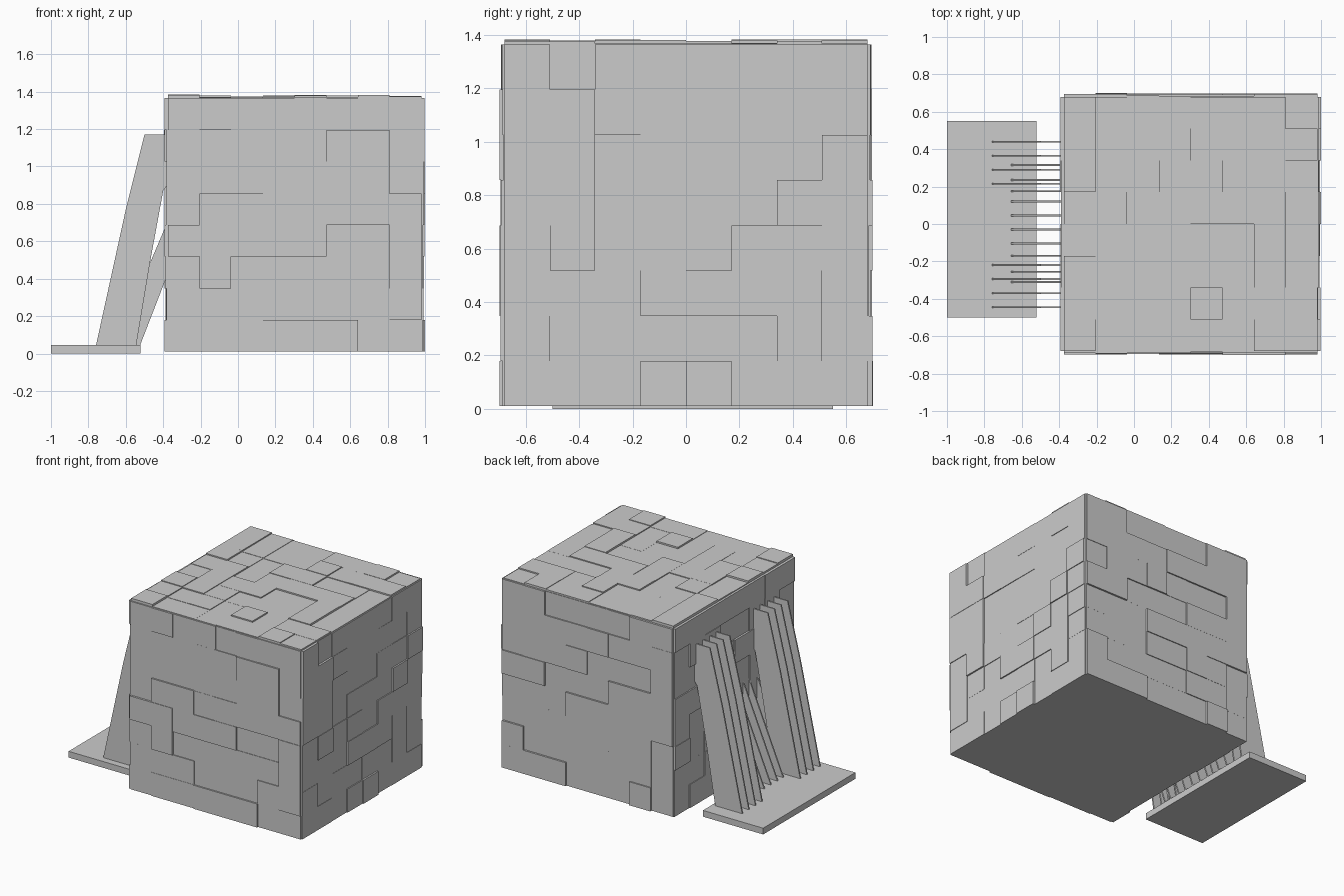
import bpy, bmesh, random
from mathutils import Vector

random.seed(7)
if "Cube" in bpy.data.objects:
    bpy.data.objects.remove(bpy.data.objects["Cube"])

grey = bpy.data.materials.new("plain_grey")
grey.use_nodes = True
COLOUR = (0.6, 0.6, 0.6, 1)
grey.diffuse_color = COLOUR
grey.node_tree.nodes["Principled BSDF"].inputs["Base Color"].default_value = COLOUR

N = 8                                   # cells along each side
LOW = Vector((-0.375, -0.68, 0.01))     # core corners
HIGH = Vector((0.98, 0.68, 1.365))


def finish(bm, name):
    mesh = bpy.data.meshes.new(name)
    bm.to_mesh(mesh)
    bm.free()
    mesh.materials.append(grey)
    obj = bpy.data.objects.new(name, mesh)
    bpy.context.collection.objects.link(obj)
    return obj


def box(name, low, high):
    low, high = Vector(low), Vector(high)
    bm = bmesh.new()
    bmesh.ops.create_cube(bm, size=1)
    for v in bm.verts:
        v.co = (low + high) / 2 + v.co * (high - low)
    return finish(bm, name)


def random_tiles():
    """Split the cell grid into small irregular groups."""
    free = {(i, j) for i in range(N) for j in range(N)}
    tiles = []
    while free:
        tile = [random.choice(sorted(free))]
        free.discard(tile[0])
        for _ in range(random.choice((0, 0, 1, 1, 2, 3))):
            i, j = random.choice(tile)
            near = [c for c in ((i + 1, j), (i - 1, j), (i, j + 1), (i, j - 1)) if c in free]
            if near:
                tile.append(random.choice(near))
                free.discard(tile[-1])
        tiles.append(tile)
    return tiles


def block_face(name, axis, sign):
    """Cover one side of the core with raised blocks of varied depth."""
    a, b = [k for k in range(3) if k != axis]
    out = Vector((0, 0, 0))
    out[axis] = sign
    bm = bmesh.new()

    def point(i, j):
        p = Vector((0, 0, 0))
        p[axis] = HIGH[axis] if sign > 0 else LOW[axis]
        p[a] = LOW[a] + (HIGH[a] - LOW[a]) * i / N
        p[b] = LOW[b] + (HIGH[b] - LOW[b]) * j / N
        return bm.verts.new(p)

    for tile in random_tiles():
        verts = {}
        faces = []
        for i, j in tile:
            corners = [(i, j), (i + 1, j), (i + 1, j + 1), (i, j + 1)]
            for c in corners:
                if c not in verts:
                    verts[c] = point(*c)
            face = bm.faces.new([verts[c] for c in corners])
            face.normal_update()
            if face.normal.dot(out) < 0:
                face.normal_flip()
            faces.append(face)
        raised = bmesh.ops.extrude_face_region(bm, geom=faces)["geom"]
        moved = [g for g in raised if isinstance(g, bmesh.types.BMVert)]
        bmesh.ops.translate(bm, verts=moved, vec=out * random.uniform(0.003, 0.02))
    bmesh.ops.dissolve_limit(bm, angle_limit=0.01, verts=bm.verts, edges=bm.edges)
    bmesh.ops.recalc_face_normals(bm, faces=bm.faces)
    return finish(bm, name)


def fin(name, y, profile, thick=0.01):
    bm = bmesh.new()
    face = bm.faces.new([bm.verts.new((x, y - thick / 2, z)) for x, z in profile])
    raised = bmesh.ops.extrude_face_region(bm, geom=[face])["geom"]
    moved = [g for g in raised if isinstance(g, bmesh.types.BMVert)]
    bmesh.ops.translate(bm, verts=moved, vec=(0, thick, 0))
    bmesh.ops.recalc_face_normals(bm, faces=bm.faces)
    return finish(bm, name)


# Main block with raised blocks on five sides and a flat underside
box("core", LOW, HIGH)
for name, axis, sign in (("front_blocks", 1, -1), ("back_blocks", 1, 1),
                         ("left_blocks", 0, 1), ("right_blocks", 0, -1),
                         ("top_blocks", 2, 1)):
    block_face(name, axis, sign)

# Base plate beside the block
box("base_plate", (-1, -0.5, 0), (-0.52, 0.55, 0.045))

# Tall fins in two groups, leaning on the wall
TALL = [(-0.76, 0.04), (-0.6, 0.77), (-0.5, 1.17), (-0.37, 1.17),
        (-0.37, 0.91), (-0.4, 0.87), (-0.47, 0.49), (-0.545, 0.04)]
for start in (0.215, -0.445):
    for k in range(4):
        fin("tall_fin", start + 0.075 * k, TALL)

# Low fins between them
LOW_FIN = [(-0.66, 0.04), (-0.37, 0.72), (-0.37, 0.44), (-0.525, 0.04)]
for y in (0.315, 0.235, 0.175, 0.12, 0.045, -0.03, -0.105, -0.17, -0.255, -0.31):
    fin("low_fin", y, LOW_FIN)
